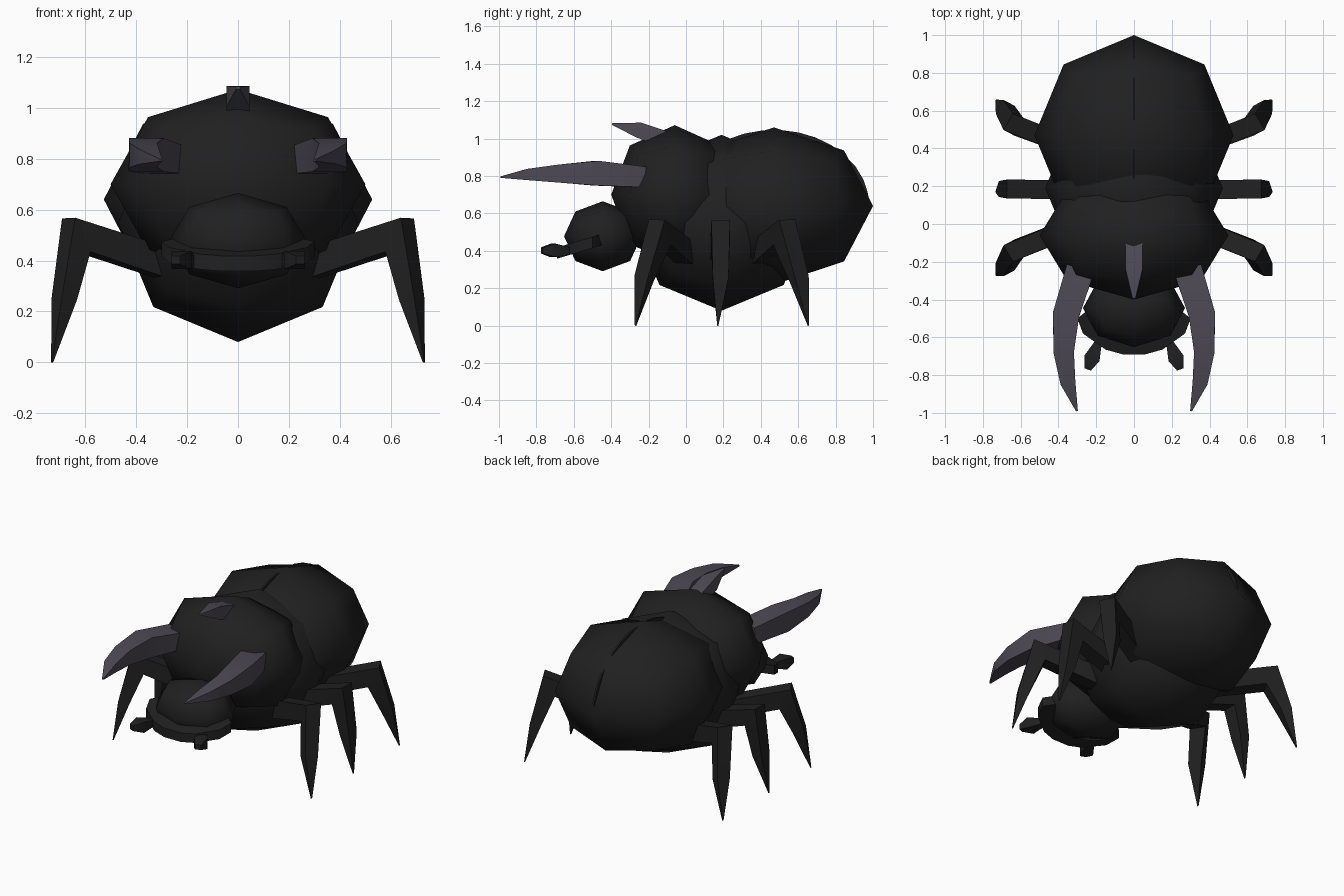
import bpy, bmesh, math
from mathutils import Vector

if "Cube" in bpy.data.objects:
    bpy.data.objects.remove(bpy.data.objects["Cube"])


def material(name, rgb):
    m = bpy.data.materials.new(name)
    m.diffuse_color = (*rgb, 1)
    m.use_nodes = True
    m.node_tree.nodes["Principled BSDF"].inputs["Base Color"].default_value = m.diffuse_color
    return m


SHELL = material("black_shell", (0.0145, 0.0145, 0.0145))
HORN = material("grey_violet_horn", (0.075, 0.067, 0.09))


def finish(name, bm, mat, mirror=False, angle=60):
    bmesh.ops.recalc_face_normals(bm, faces=bm.faces)
    me = bpy.data.meshes.new(name)
    bm.to_mesh(me)
    bm.free()
    me.materials.append(mat)
    ob = bpy.data.objects.new(name, me)
    bpy.context.collection.objects.link(ob)
    if mirror:
        mod = ob.modifiers.new("mirror", 'MIRROR')
        mod.use_mirror_merge = False
    bpy.ops.object.select_all(action='DESELECT')
    ob.select_set(True)
    bpy.context.view_layer.objects.active = ob
    bpy.ops.object.shade_smooth_by_angle(angle=math.radians(angle))
    return ob


def ball(name, centre, radii):
    """Low-poly rounded cube with an octagonal outline on every axis."""
    bm = bmesh.new()
    bmesh.ops.create_cube(bm, size=2)
    bmesh.ops.subdivide_edges(bm, edges=bm.edges[:], cuts=1, use_grid_fill=True)
    for v in bm.verts:
        n = v.co.normalized()
        v.co = Vector(centre) + Vector(n[i] * radii[i] for i in range(3))
    return finish(name, bm, SHELL)


def loft(name, rings, mat, ref=(0, 0, 1), mirror=False):
    """Four-sided tube through rings of (centre, half width, half height)."""
    bm = bmesh.new()
    pts = [Vector(r[0]) for r in rings]
    loops = []
    for i, (_, w, h) in enumerate(rings):
        back = (pts[i] - pts[i - 1]).normalized() if i else Vector()
        ahead = (pts[i + 1] - pts[i]).normalized() if i + 1 < len(pts) else Vector()
        t = (back + ahead).normalized()
        a = t.cross(Vector(ref)).normalized()
        b = a.cross(t)
        loops.append([bm.verts.new(pts[i] + a * w * x + b * h * z)
                      for x, z in ((-1, -1), (1, -1), (1, 1), (-1, 1))])
    for p, q in zip(loops, loops[1:]):
        for k in range(4):
            n = (k + 1) % 4
            bm.faces.new((p[k], p[n], q[n], q[k]))
    bm.faces.new(loops[0])
    bm.faces.new(loops[-1])
    return finish(name, bm, mat, mirror)


# Body masses
ball("abdomen", (0, 0.47, 0.64), (0.527, 0.53, 0.42))
ball("belly", (0, 0.19, 0.55), (0.47, 0.47, 0.47))
ball("thorax", (0, -0.06, 0.70), (0.50, 0.34, 0.372))
ball("head", (0, -0.445, 0.478), (0.27, 0.207, 0.187))

# Raised seam down the wing covers
seam = []
for i in range(13):
    t = math.radians(-40 + i * 11)
    seam.append(((0, 0.47 + 0.53 * 0.94 * math.sin(t),
                  0.64 + 0.42 * 0.94 * math.cos(t)), 0.012, 0.006))
loft("wing_seam", seam, SHELL, ref=(1, 0, 0))
bpy.data.objects["wing_seam"].name = "wing_cover_seam"

# Tilted plate around the front of the head
half = [(0.2, -0.42), (0.30, -0.50), (0.27, -0.58), (0.15, -0.665), (0.06, -0.69)]
outline = half + [(-x, y) for x, y in reversed(half)]
bm = bmesh.new()
levels = [[bm.verts.new((x, y, 0.445 + (y + 0.5) * 0.3 + d)) for x, y in outline]
          for d in (-0.03, 0.03)]
bm.faces.new(levels[0])
bm.faces.new(levels[1])
for k in range(len(outline)):
    n = (k + 1) % len(outline)
    bm.faces.new((levels[0][k], levels[0][n], levels[1][n], levels[1][k]))
finish("mouth_plate", bm, SHELL)

# Feelers
loft("feeler", [((0.19, -0.63, 0.40), 0.02, 0.02),
                ((0.222, -0.71, 0.402), 0.042, 0.036),
                ((0.245, -0.77, 0.402), 0.018, 0.016)], SHELL, mirror=True)

# Pair of long side horns and one short top horn
loft("side_horn", [((0.285, -0.24, 0.795), 0.075, 0.055),
                   ((0.36, -0.48, 0.815), 0.07, 0.066),
                   ((0.372, -0.68, 0.813), 0.054, 0.048),
                   ((0.35, -0.84, 0.808), 0.04, 0.03),
                   ((0.302, -0.99, 0.794), 0.005, 0.004)], HORN, mirror=True)
loft("top_horn", [((0, -0.08, 0.985), 0.045, 0.045),
                  ((0, -0.25, 1.045), 0.045, 0.042),
                  ((0, -0.395, 1.078), 0.008, 0.005)], HORN)

# Three pairs of legs: hip, knee, shin and foot tip
for name, hip_y, knee_y, shin_y, foot_y in (
        ("front_leg", 0.0, -0.14, -0.225, -0.27),
        ("middle_leg", 0.18, 0.185, 0.185, 0.17),
        ("rear_leg", 0.39, 0.525, 0.605, 0.655)):
    hip, foot = Vector((0.28, hip_y, 0)), Vector((0.70, shin_y, 0))
    d = foot - hip
    loft(name, [((0.28, hip_y, 0.385), 0.058, 0.05),
                ((0.635, knee_y, 0.50), 0.075, 0.05),
                ((0.682, shin_y, 0.25), 0.034, 0.042),
                ((0.73, foot_y, 0.0), 0.003, 0.003)],
         SHELL, ref=(-d.y, d.x, 0), mirror=True)
